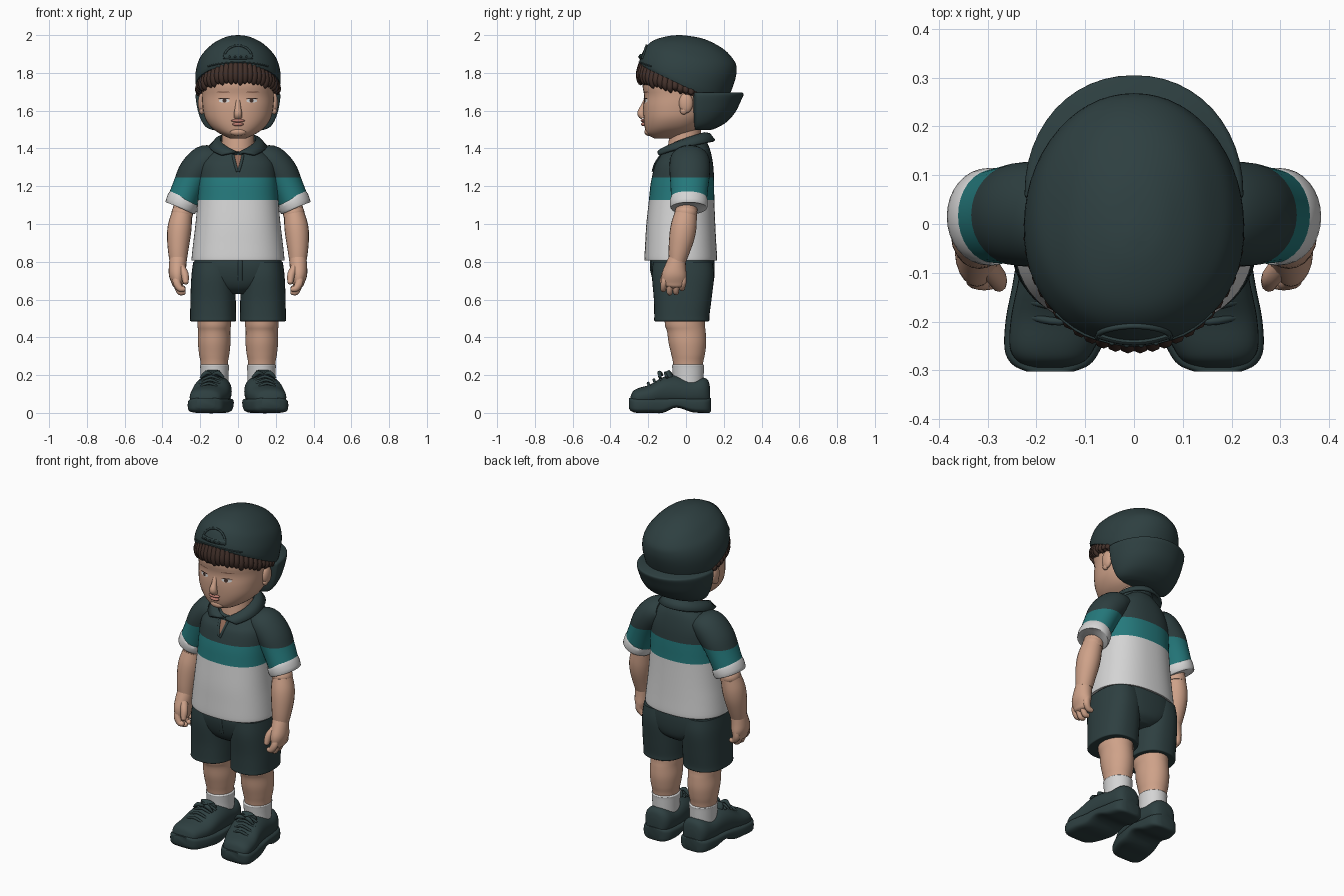
import bpy, bmesh, random
from math import sin, cos, pi
from mathutils import Vector
from mathutils.bvhtree import BVHTree

if "Cube" in bpy.data.objects:
    bpy.data.objects.remove(bpy.data.objects["Cube"])
random.seed(3)
parts, surfaces = [], {}


def material(name, r, g, b):
    m = bpy.data.materials.new(name)
    m.diffuse_color = (r, g, b, 1)
    m.use_nodes = True
    bsdf = m.node_tree.nodes["Principled BSDF"]
    bsdf.inputs["Base Color"].default_value = (r, g, b, 1)
    bsdf.inputs["Roughness"].default_value = 0.8
    return m


green = material("dark_green", 0.027, 0.05, 0.052)
teal = material("teal", 0.018, 0.19, 0.2)
white = material("white_cloth", 0.66, 0.66, 0.66)
skin = material("skin", 0.62, 0.36, 0.25)
hair = material("brown_hair", 0.055, 0.03, 0.023)
lip = material("lip_pink", 0.5, 0.2, 0.16)
shade = material("neck_shade", 0.3, 0.15, 0.1)


def finish(name, bm, mats, cuts=()):
    """Cut colour bands by height, then store the mesh as an object."""
    mats = mats if isinstance(mats, list) else [mats]
    bmesh.ops.recalc_face_normals(bm, faces=bm.faces[:])
    for z in cuts:
        bmesh.ops.bisect_plane(bm, geom=bm.verts[:] + bm.edges[:] + bm.faces[:],
                               plane_co=(0, 0, z), plane_no=(0, 0, 1))
    for f in bm.faces:
        f.material_index = sum(f.calc_center_median().z < z for z in cuts)
    surfaces[name] = BVHTree.FromBMesh(bm)
    mesh = bpy.data.meshes.new(name)
    bm.to_mesh(mesh)
    bm.free()
    for m in mats:
        mesh.materials.append(m)
    ob = bpy.data.objects.new(name, mesh)
    bpy.context.collection.objects.link(ob)
    parts.append(ob)
    return ob


def smooth_path(pts, k):
    """Catmull-Rom resampling of equal-length tuples."""
    out = []
    for i in range(len(pts) - 1):
        a, b, c, d = (pts[max(i - 1, 0)], pts[i], pts[i + 1], pts[min(i + 2, len(pts) - 1)])
        for j in range(k):
            t = j / k
            out.append(tuple(q + t / 2 * (r - p + t * (2*p - 5*q + 4*r - s + t * (3*(q - r) + s - p)))
                             for p, q, r, s in zip(a, b, c, d)))
    return out + [tuple(pts[-1])]


def loft(name, rings, mats, n=40, k=4, e=2.0, flat=1.0, cuts=()):
    """Skin rings of (centre, U, V); e squares them, flat squeezes the -V half."""
    bm = bmesh.new()
    rows = []
    for r in smooth_path(rings, k):
        c, u, v = Vector(r[:3]), Vector(r[3:6]), Vector(r[6:])
        row = []
        for i in range(n):
            a = 2 * pi * i / n
            p, q = (abs(w) ** (2 / e) * (1 if w > 0 else -1) for w in (cos(a), sin(a)))
            row.append(bm.verts.new(c + u * p + v * (q if q > 0 else q * flat)))
        rows.append(row)
    for lo, hi in zip(rows, rows[1:]):
        for i in range(n):
            bm.faces.new((lo[i], lo[(i + 1) % n], hi[(i + 1) % n], hi[i]))
    bm.faces.new(rows[0])
    bm.faces.new(rows[-1])
    return finish(name, bm, mats, cuts)


def level(yf, zf, yb, zb, w, cx=0):
    """Ring through a front and a back point, with half width w."""
    return (cx, (yf + yb) / 2, (zf + zb) / 2, w, 0, 0, 0, (yb - yf) / 2, (zb - zf) / 2)


def stack(rows, cx=0):
    return [level(yf, z, yb, z, w, cx) for z, yf, yb, w in rows]


def tube(name, path, mats, n=20, k=4, tip=False, cuts=()):
    """Tube along points of (x, y, z, radius across, radius in depth)."""
    if tip:
        end, before = Vector(path[-1][:3]), Vector(path[-2][:3])
        step, r = (end - before).normalized(), path[-1][3:]
        path = path + [(*(end + step * r[0] * f), r[0] * g, r[1] * g) for f, g in ((0.6, 0.8), (0.95, 0.3))]
    pts = smooth_path(path, k)
    rings = []
    for i, p in enumerate(pts):
        t = (Vector(pts[min(i + 1, len(pts) - 1)][:3]) - Vector(pts[max(i - 1, 0)][:3])).normalized()
        u = Vector((0, 1, 0)).cross(t).normalized()
        rings.append((*p[:3], *(u * p[3]), *(t.cross(u) * p[4])))
    return loft(name, rings, mats, n, 1, cuts=cuts)


def ball(name, centre, radii, mat):
    bm = bmesh.new()
    bmesh.ops.create_uvsphere(bm, u_segments=20, v_segments=12, radius=1)
    bmesh.ops.scale(bm, vec=radii, verts=bm.verts[:])
    bmesh.ops.translate(bm, vec=centre, verts=bm.verts[:])
    return finish(name, bm, mat)


def on_front(target, x, z, lift=0.003):
    hit = surfaces[target].ray_cast(Vector((x, -1, z)), Vector((0, 1, 0)))[0]
    return Vector((x, (hit.y if hit else -0.2) - lift, z))


def plate(name, target, outline, mat, lift=0.003):
    """Thin patch laid on the front of another part."""
    bm = bmesh.new()
    mid = [sum(c) / len(outline) for c in zip(*outline)]
    hub = bm.verts.new(on_front(target, *mid, lift))
    rim = [bm.verts.new(on_front(target, x, z, lift)) for x, z in outline]
    for a, b in zip(rim, rim[1:] + rim[:1]):
        bm.faces.new((hub, a, b))
    return finish(name, bm, mat)


def oval(x, z, rx, rz):
    return [(x + rx * cos(i * pi / 10), z + rz * sin(i * pi / 10)) for i in range(20)]


# Head, neck and face
loft("head", stack([(1.452, -.165, -.04, .04), (1.475, -.205, .02, .09), (1.51, -.218, .08, .14),
                    (1.56, -.224, .12, .174), (1.62, -.226, .15, .187), (1.68, -.222, .17, .191),
                    (1.75, -.23, .18, .192), (1.84, -.2, .17, .165)]), skin, e=2.25)
loft("neck", stack([(1.3, -.11, .08, .1), (1.38, -.1, .08, .088), (1.52, -.08, .08, .085)]), skin)
tube("nose", [(0, -.212, 1.66, .012, .01), (0, -.227, 1.62, .015, .015), (0, -.236, 1.585, .022, .022),
              (0, -.226, 1.562, .02, .014)], skin)
ball("upper_lip", (0, -.226, 1.547), (.036, .014, .009), lip)
ball("lower_lip", (0, -.224, 1.528), (.029, .014, .01), lip)
ball("chin", (0, -.198, 1.488), (.045, .022, .022), skin)

# Hair: a base shell under a fringe of locks
loft("hair_base", [level(-.236, 1.76, .19, 1.63, .204), level(-.24, 1.8, .2, 1.66, .211),
                   level(-.225, 1.87, .19, 1.72, .205)], hair)
for i in range(30):
    a = -1.75 + 3.5 * i / 29
    low = 1.742 - .055 * (1 - cos(a)) + random.uniform(-.008, .008)
    high = 1.85 - .11 * (1 - cos(a))
    spot = lambda f, z, r: (.209 * f * sin(a), -.015 - .232 * f * cos(a), z, r, r)
    tube(f"hair_lock_{i + 1}", [spot(.95, high, .016), spot(1, (high + low) / 2, .019),
                                spot(.98, low + .015, .015), spot(.95, low, .005)], hair, n=8, k=3)

# Backwards cap with its turned-up brim, strap and opening
loft("cap_crown", [level(-.243, 1.84, .2, 1.63, .222), level(-.247, 1.855, .225, 1.67, .226),
                   level(-.24, 1.885, .256, 1.75, .222), level(-.216, 1.933, .268, 1.81, .203),
                   level(-.183, 1.965, .258, 1.86, .17), level(-.14, 1.984, .2, 1.925, .125),
                   level(-.08, 1.997, .1, 1.978, .065), level(-.03, 2, .0, 1.998, .012)], green, n=56, e=2.1)
loft("cap_brim", [(0, .06, z, w, 0, 0, 0, yb - .06, 0) for z, yb, w in
                  ((1.497, .13, .13), (1.51, .165, .165), (1.54, .215, .19), (1.59, .26, .21),
                   (1.65, .29, .222), (1.685, .305, .224), (1.695, .298, .215))], green, n=48, e=2.1, flat=.15)
tube("cap_edge", [(*on_front("cap_crown", x, 1.857 - .9 * x * x, .001), .004, .004)
                  for x in (-.16, -.1, 0, .1, .16)], green, n=8)
tube("cap_opening", [(*on_front("cap_crown", .075 * cos(i * pi / 8), 1.875 + .07 * sin(i * pi / 8)), .006, .006)
                     for i in range(9)], green, n=8)
tube("cap_strap", [(*on_front("cap_crown", x, 1.885), .014, .006) for x in (-.075, -.035, 0, .035, .075)], green, n=12)
for i in range(4):
    ball(f"strap_stud_{i + 1}", on_front("cap_crown", -.045 + .03 * i, 1.885, .009), (.006, .005, .006), green)

# Shirt in three bands, with hem, placket and collar
shirt = stack([(.808, -.215, .16, .242), (.815, -.22, .165, .246), (.9, -.216, .16, .237),
               (1.0, -.21, .155, .225), (1.13, -.196, .15, .213), (1.22, -.186, .149, .208), (1.31, -.165, .144, .2)])
shirt += [level(-.145, 1.345, .13, 1.385, .168), level(-.128, 1.37, .112, 1.43, .125),
          level(-.112, 1.378, .095, 1.455, .095)]
loft("shirt_body", shirt, [green, teal, white], n=56, e=2.35, cuts=(1.245, 1.128))
plate("neck_slit", "shirt_body", [(-.02, 1.365), (.02, 1.365), (.008, 1.3), (0, 1.285), (-.008, 1.3)], shade)
for s in (-1, 1):
    tube(f"placket_edge_{'right' if s < 0 else 'left'}",
         [(*on_front("shirt_body", s * x, z), .007, .005) for x, z in ((.026, 1.365), (.016, 1.32), (.003, 1.278))],
         green, n=8)

bm = bmesh.new()
rows = []
for spread, rx, ry, cy, z0, rise in ((3.08, .092, .105, -.015, 1.35, .09), (3.08, .098, .117, -.015, 1.376, .104),
                                     (2.9, .118, .138, -.014, 1.37, .105), (2.52, .15, .162, -.012, 1.342, .098)):
    row = []
    for i in range(41):
        a = spread * (i / 20 - 1)
        row.append(bm.verts.new((rx * sin(a), cy + ry * cos(a), z0 + rise * max(0, (1 + cos(a)) / 2) ** .6)))
    rows.append(row)
for lo, hi in zip(rows, rows[1:]):
    for i in range(40):
        bm.faces.new((lo[i], lo[i + 1], hi[i + 1], hi[i]))
collar = finish("collar", bm, green)
mod = collar.modifiers.new("thickness", "SOLIDIFY")
mod.thickness, mod.offset = .014, 0

# Shorts: seat, waist and fly
loft("shorts_seat", stack([(.63, -.11, .1, .07), (.66, -.15, .135, .15), (.71, -.175, .149, .222),
                           (.78, -.188, .152, .234), (.85, -.18, .145, .22)]), green, e=2.5)
tube("shorts_fly", [(*on_front("shorts_seat", .012, z, 0), .012, .005) for z in (.84, .77, .7)], green, n=8)

for s, side in ((1, "left"), (-1, "right")):
    def limb(part, path, mats, **kw):
        return tube(f"{side}_{part}", [(s * p[0], *p[1:]) for p in path], mats, **kw)

    # Eyes and ears
    plate(f"{side}_eye_white", "head", oval(s * .073, 1.653, .029, .011), white)
    plate(f"{side}_iris", "head", oval(s * .072, 1.654, .011, .0105), hair, .005)
    plate(f"{side}_lash", "head", oval(s * .074, 1.665, .032, .003), hair, .006)
    plate(f"{side}_brow", "head", oval(s * .078, 1.698, .036, .004), shade)
    ball(f"{side}_ear", (s * .192, .0, 1.64), (.02, .037, .054), skin)
    ball(f"{side}_ear_lobe", (s * .192, -.012, 1.6), (.014, .02, .02), skin)

    # Sleeve, cuff and arm
    limb("sleeve", [(.12, .02, 1.355, .06, .09), (.17, .02, 1.335, .085, .105), (.225, .02, 1.275, .089, .107),
                    (.262, .018, 1.2, .083, .1), (.297, .015, 1.115, .08, .094)], [green, teal], n=32, cuts=(1.245,))
    limb("cuff", [(.287, .015, 1.135, .081, .096), (.291, .015, 1.127, .086, .1),
                  (.302, .015, 1.092, .086, .099), (.305, .015, 1.084, .08, .094)], white, n=32, k=2)
    limb("upper_arm", [(.27, .01, 1.18, .05, .055), (.288, .003, 1.1, .053, .058), (.294, 0, 1.04, .054, .058)], skin)
    ball(f"{side}_elbow", (s * .296, 0, 1.06), (.056, .06, .05), skin)
    limb("forearm", [(.298, -.002, 1.05, .055, .06), (.308, -.012, .99, .063, .068), (.314, -.022, .93, .062, .067),
                     (.317, -.036, .86, .054, .057), (.317, -.046, .805, .046, .046)], skin)
    limb("palm", [(.317, -.046, .82, .045, .045), (.32, -.055, .775, .046, .056), (.322, -.062, .73, .044, .066),
                  (.32, -.064, .69, .032, .062)], skin, tip=True)
    for i, (y, z) in enumerate(((-.115, .655), (-.082, .638), (-.048, .64), (-.016, .66))):
        limb(f"finger_{i + 1}", [(.322, y * .9, .725, .021, .018), (.324, y, .69, .021, .018),
                                 (.308, y - .005, z + .005, .018, .016), (.292, y - .004, z, .015, .015)],
             skin, n=12, tip=True)
    limb("thumb", [(.305, -.08, .775, .022, .024), (.283, -.108, .735, .021, .021),
                   (.277, -.122, .695, .016, .017)], skin, n=12, tip=True)

    # Shorts leg, leg and sock
    loft(f"{side}_shorts_leg", stack([(.485, -.158, .113, .112), (.488, -.168, .123, .121), (.515, -.168, .124, .121),
                                     (.6, -.17, .135, .12), (.72, -.18, .148, .115), (.8, -.175, .14, .105)],
                                    s * .132), green, e=2.4)
    loft(f"{side}_leg", stack([(.16, -.06, .085, .068), (.26, -.068, .09, .072), (.31, -.078, .1, .08),
                              (.37, -.092, .107, .086), (.43, -.1, .104, .085), (.47, -.112, .1, .089),
                              (.56, -.115, .1, .09)], s * .126), skin)
    loft(f"{side}_sock", stack([(.1, -.08, .09, .073), (.18, -.07, .093, .073), (.24, -.073, .095, .076),
                               (.252, -.074, .096, .077), (.257, -.068, .09, .071)], s * .124), white)

    # Shoe upper and sole from stations along its length
    stations = [(-.294, .172, .04, .085), (-.28, .17, .07, .115), (-.25, .167, .088, .132), (-.19, .152, .1, .15),
                (-.12, .138, .1, .19), (-.05, .13, .097, .198), (.03, .127, .09, .18), (.09, .125, .08, .187),
                (.118, .125, .06, .17), (.128, .125, .035, .13)]
    loft(f"{side}_shoe", [(s * cx, y, (top + .03) / 2, w, 0, 0, 0, 0, (top - .03) / 2)
                         for y, cx, w, top in stations], green, e=2.3)
    loft(f"{side}_sole", [(s * cx, y * 1.03, .04 + lift, w * 1.06 + .005, 0, 0, 0, 0, .04 - lift)
                         for (y, cx, w, top), lift in zip(stations, (.012, .004, 0, 0, 0, .014, .002, 0, 0, .004))],
         green, e=4)
    limb("tongue", [(.135, -.075, .15, .05, .03), (.135, -.09, .2, .05, .02), (.135, -.1, .222, .04, .012)], green)
    for i in range(4):
        y, top = -.2 + .03 * i, .153 + .018 * i
        cx = .154 - .006 * i
        limb(f"lace_{i + 1}", [(cx - .06, y + .01, top - .022, .007, .007), (cx, y, top + .004, .008, .008),
                               (cx + .06, y + .01, top - .022, .007, .007)], green, n=8)
    for d in (-1, 1):
        limb(f"bow_{'inner' if d < 0 else 'outer'}", [(.137, -.125, .2, .006, .006), (.137 + d * .03, -.14, .212, .012, .012),
                                                     (.137 + d * .062, -.135, .185, .006, .006)], green, n=8)

# Smooth shading that keeps hems and rims crisp
for ob in bpy.context.selected_objects:
    ob.select_set(False)
for ob in parts:
    ob.select_set(True)
bpy.context.view_layer.objects.active = parts[0]
bpy.ops.object.shade_smooth_by_angle(angle=0.9)
